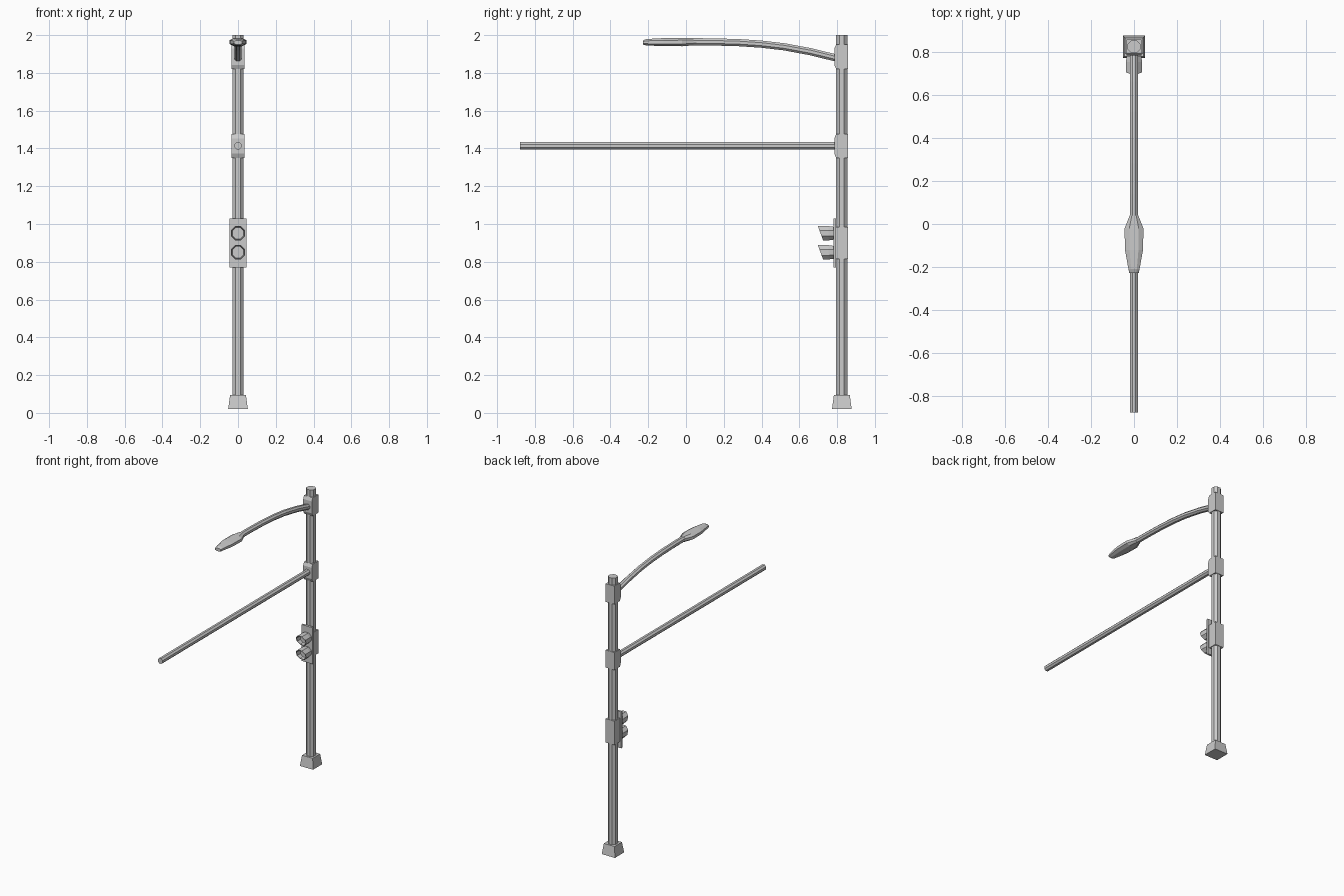
import bpy, bmesh, math

if "Cube" in bpy.data.objects:
    bpy.data.objects.remove(bpy.data.objects["Cube"])

PY = 0.825  # y of the pole axis


def loft(name, rings, cap_start=True, cap_end=True):
    """Skin a list of rings that share one vertex count."""
    bm = bmesh.new()
    vs = [[bm.verts.new(p) for p in r] for r in rings]
    n = len(rings[0])
    for a, b in zip(vs, vs[1:]):
        for i in range(n):
            j = (i + 1) % n
            bm.faces.new((a[i], a[j], b[j], b[i]))
    if cap_start:
        bm.faces.new(vs[0][::-1])
    if cap_end:
        bm.faces.new(vs[-1])
    bmesh.ops.recalc_face_normals(bm, faces=bm.faces)
    me = bpy.data.meshes.new(name)
    bm.to_mesh(me)
    bm.free()
    ob = bpy.data.objects.new(name, me)
    bpy.context.collection.objects.link(ob)
    return ob


def octagon(r):
    return [(r * math.cos(math.pi * (i + .5) / 4), r * math.sin(math.pi * (i + .5) / 4))
            for i in range(8)]


def square(h, z):
    return [(x * h, PY + y * h, z) for x, y in ((-1, -1), (1, -1), (1, 1), (-1, 1))]


def x_prism(name, profile, half):
    """Extrude a (y, z) profile symmetrically along x."""
    return loft(name, [[(x, y, z) for y, z in profile] for x in (-half, half)])


def clamp(name, z, h, lip):
    back, front = 0.858, 0.795
    x_prism(name, [(back, z - h), (back, z + h), (front, z + h), (front - .01, z + h - lip),
                   (front - .01, z - h + lip), (front, z - h)], 0.034)


# Tapered base and octagonal pole
loft("base", [square(0.052, 0.02), square(0.042, 0.095)])
loft("pole", [[(x, PY + y, z) for x, y in octagon(0.032)] for z in (0.09, 2.0)])

# Clamps holding the two arms and the signal
clamp("lamp_arm_clamp", 1.885, 0.065, 0.022)
clamp("mast_arm_clamp", 1.413, 0.0625, 0.022)
clamp("signal_clamp", 0.90, 0.085, 0.001)

# Straight mast arm
loft("mast_arm", [[(x, y, 1.414 + z) for x, z in octagon(0.021)] for y in (0.79, -0.878)])

# Curved lamp arm, rings kept square to the path
path = [(0.79, 1.88), (0.66, 1.912), (0.52, 1.938), (0.40, 1.952),
        (0.28, 1.960), (0.14, 1.964), (0.03, 1.965)]
rings = []
for i, (y, z) in enumerate(path):
    a, b = path[max(i - 1, 0)], path[min(i + 1, len(path) - 1)]
    d = math.hypot(b[0] - a[0], b[1] - a[1])
    ny, nz = (b[1] - a[1]) / d, -(b[0] - a[0]) / d
    rings.append([(u, y + v * ny, z + v * nz) for u, v in octagon(0.0205)])
loft("lamp_arm", rings)

# Flattened lamp head: y, half width, half height, centre z
head = [(0.04, 0.020, 0.019, 1.965), (-0.02, 0.044, 0.022, 1.963),
        (-0.12, 0.042, 0.021, 1.963), (-0.21, 0.026, 0.017, 1.962),
        (-0.228, 0.022, 0.011, 1.961)]
loft("lamp_head", [[(sx * w, y, z + sz * h) for sx, sz in
                    ((1, .45), (.5, 1), (-.5, 1), (-1, .45),
                     (-1, -.45), (-.5, -1), (.5, -1), (1, -.45))]
                   for y, w, h, z in head])

# Signal back plate
x_prism("signal_plate", [(0.78, 0.77), (0.795, 0.77), (0.795, 1.03), (0.78, 1.03)], 0.044)


# Signal lamps: tapered hooded housings with a recessed lens
def signal_lamp(name, zc):
    def ring(r, y, slant):
        return [(x, y - slant * z / 0.038, zc + z) for x, z in octagon(r)]
    loft(name, [ring(0.036, 0.785, 0), ring(0.041, 0.755, 0), ring(0.041, 0.712, 0.014),
                ring(0.036, 0.712, 0.014), ring(0.032, 0.748, 0)])


for label, z in (("upper", 0.951), ("lower", 0.85)):
    signal_lamp(label + "_signal_lamp", z)
